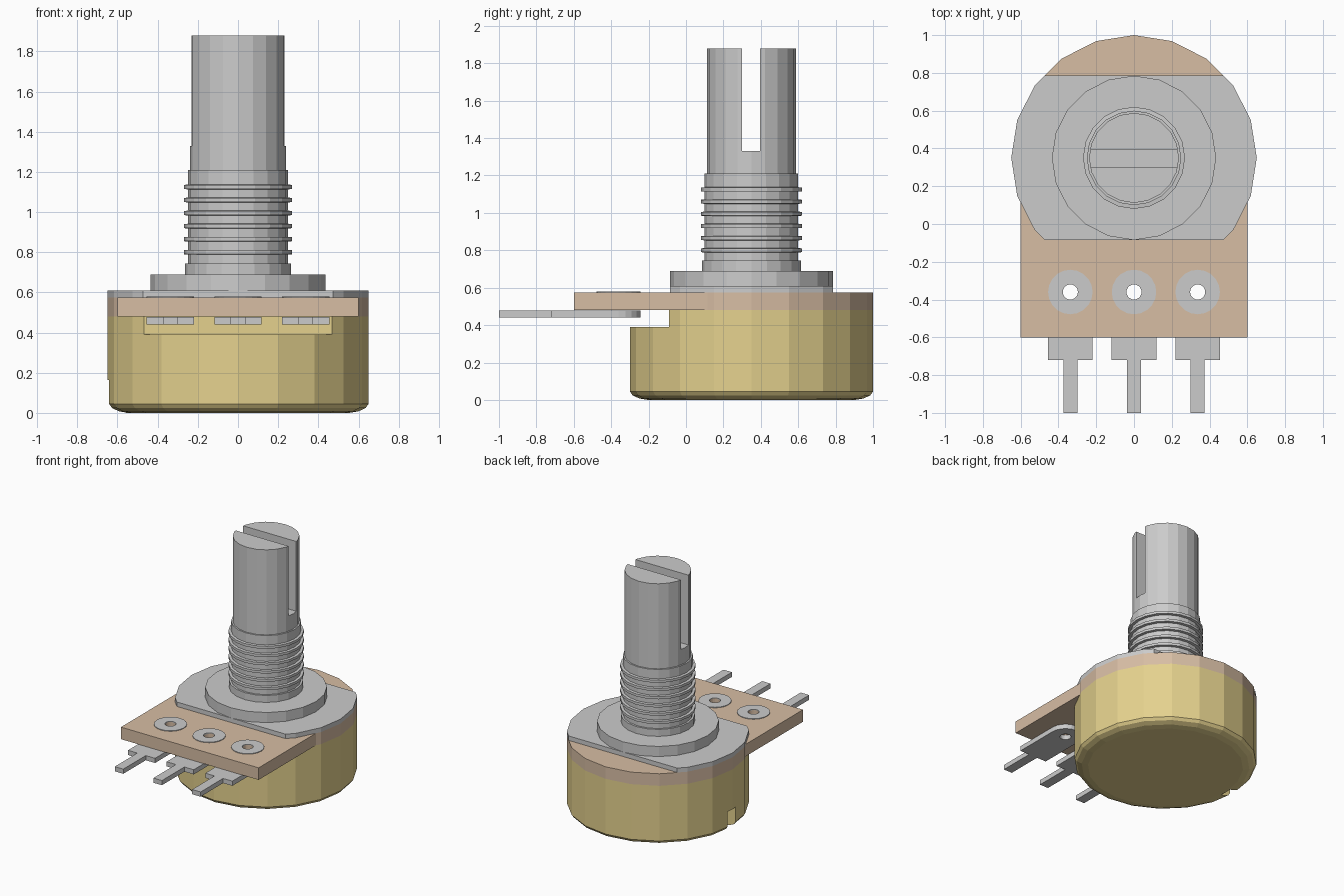
import bpy, bmesh
from math import sin, cos, radians, pi

if "Cube" in bpy.data.objects:
    bpy.data.objects.remove(bpy.data.objects["Cube"])

CY = 0.35          # axis of the round parts
R = 0.65           # body radius


def material(name, rgb):
    m = bpy.data.materials.new(name)
    m.diffuse_color = (*rgb, 1)
    m.use_nodes = True
    m.node_tree.nodes["Principled BSDF"].inputs["Base Color"].default_value = m.diffuse_color
    return m


GOLD = material("brass", (0.78, 0.64, 0.27))
BROWN = material("board_brown", (0.68, 0.51, 0.37))


def finish(name, bm, mat=None):
    bmesh.ops.recalc_face_normals(bm, faces=bm.faces)
    me = bpy.data.meshes.new(name)
    bm.to_mesh(me)
    bm.free()
    ob = bpy.data.objects.new(name, me)
    bpy.context.collection.objects.link(ob)
    if mat:
        me.materials.append(mat)
    return ob


def lathe(name, profile, mat=None, n=20, cx=0.0, cy=CY, ring=False):
    """Revolve (radius, z) points; capped ends, or a closed ring section."""
    bm = bmesh.new()
    rows = [[bm.verts.new((cx + r * cos(2 * pi * i / n), cy + r * sin(2 * pi * i / n), z))
             for i in range(n)] for r, z in profile]
    pairs = list(zip(rows, rows[1:]))
    if ring:
        pairs.append((rows[-1], rows[0]))
    else:
        bm.faces.new(rows[0])
        bm.faces.new(rows[-1])
    for a, b in pairs:
        for i in range(n):
            j = (i + 1) % n
            bm.faces.new((a[i], a[j], b[j], b[i]))
    return finish(name, bm, mat)


def slab(name, outline, z0, z1, mat=None):
    """Extrude an xy outline from z0 to z1."""
    bm = bmesh.new()
    face = bm.faces.new([bm.verts.new((x, y, z0)) for x, y in outline])
    top = bmesh.ops.extrude_face_region(bm, geom=[face])["geom"]
    for v in top:
        if isinstance(v, bmesh.types.BMVert):
            v.co.z = z1
    return finish(name, bm, mat)


def box(name, x0, x1, y0, y1, z0, z1):
    return slab(name, [(x0, y0), (x1, y0), (x1, y1), (x0, y1)], z0, z1)


def cut(ob, cutter):
    m = ob.modifiers.new("cut", "BOOLEAN")
    m.operation, m.object, m.solver = "DIFFERENCE", cutter, "EXACT"
    cutter.hide_render = True
    bpy.context.view_layer.objects.active = ob
    bpy.ops.object.modifier_apply(modifier=m.name)
    bpy.data.objects.remove(cutter)


def arc(r, a0, a1, step=18, cx=0.0, cy=CY):
    return [(cx + r * cos(radians(a)), cy + r * sin(radians(a)))
            for a in range(a0, a1 + 1, step)]


# Brass can with rounded bottom edge, terminal recess and side notch
can = lathe("can", [(0.555, 0), (0.60, 0.008), (0.635, 0.024), (R, 0.045), (R, 0.48)], GOLD)
cut(can, box("recess_cutter", -0.8, 0.8, -0.6, -0.09, 0.39, 0.6))
cut(can, box("notch_cutter", -0.8, -0.56, CY - 0.05, CY + 0.05, -0.1, 0.165))

# Circuit board: square front, round back
board = slab("circuit_board",
             [(-0.6, -0.6), (0.6, -0.6), (0.6, 0.114)] + arc(R, -18, 198) + [(-0.6, 0.114)],
             0.48, 0.575, BROWN)

# Terminals with eyelet rings on the board
TY, TR, HOLE = -0.36, 0.118, 0.04
for side, x in (("left", -0.337), ("middle", 0.0), ("right", 0.337)):
    def hole():
        return lathe("hole_cutter", [(HOLE, 0.3), (HOLE, 0.7)], cx=x, cy=TY)
    cut(board, hole())
    w = 0.037
    term = slab("terminal_" + side,
                arc(TR, 0, 180, 18, x, TY) +
                [(x - TR, -0.72), (x - w, -0.72), (x - w, -1), (x + w, -1),
                 (x + w, -0.72), (x + TR, -0.72)], 0.44, 0.477)
    cut(term, hole())
    lathe("eyelet_" + side, [(HOLE, 0.57), (TR, 0.57), (TR, 0.58), (HOLE, 0.58)],
          cx=x, cy=TY, ring=True)

# Mounting plate: disc with flat front and back
H, W = 0.435, 0.473
slab("mounting_plate",
     arc(R, -36, 36) + [(W, CY + H), (-W, CY + H)] + arc(R, 144, 216)
     + [(-W, CY - H), (W, CY - H)], 0.575, 0.61)
lathe("flange", [(H, 0.60), (H, 0.69)])

# Threaded bushing
thread = [(0.265, 0.68), (0.265, 0.745), (0.25, 0.745)]
for i in range(6):
    z = 0.80 + 0.065 * i
    thread += [(0.25, z - 0.012), (0.27, z - 0.01), (0.27, z + 0.01), (0.25, z + 0.012)]
lathe("threaded_bushing", thread + [(0.25, 1.21)])

# Slotted shaft
shaft = lathe("shaft", [(0.238, 1.15), (0.238, 1.88)])
cut(shaft, box("slot_cutter", -0.5, 0.5, CY - 0.05, CY + 0.045, 1.33, 2.1))
